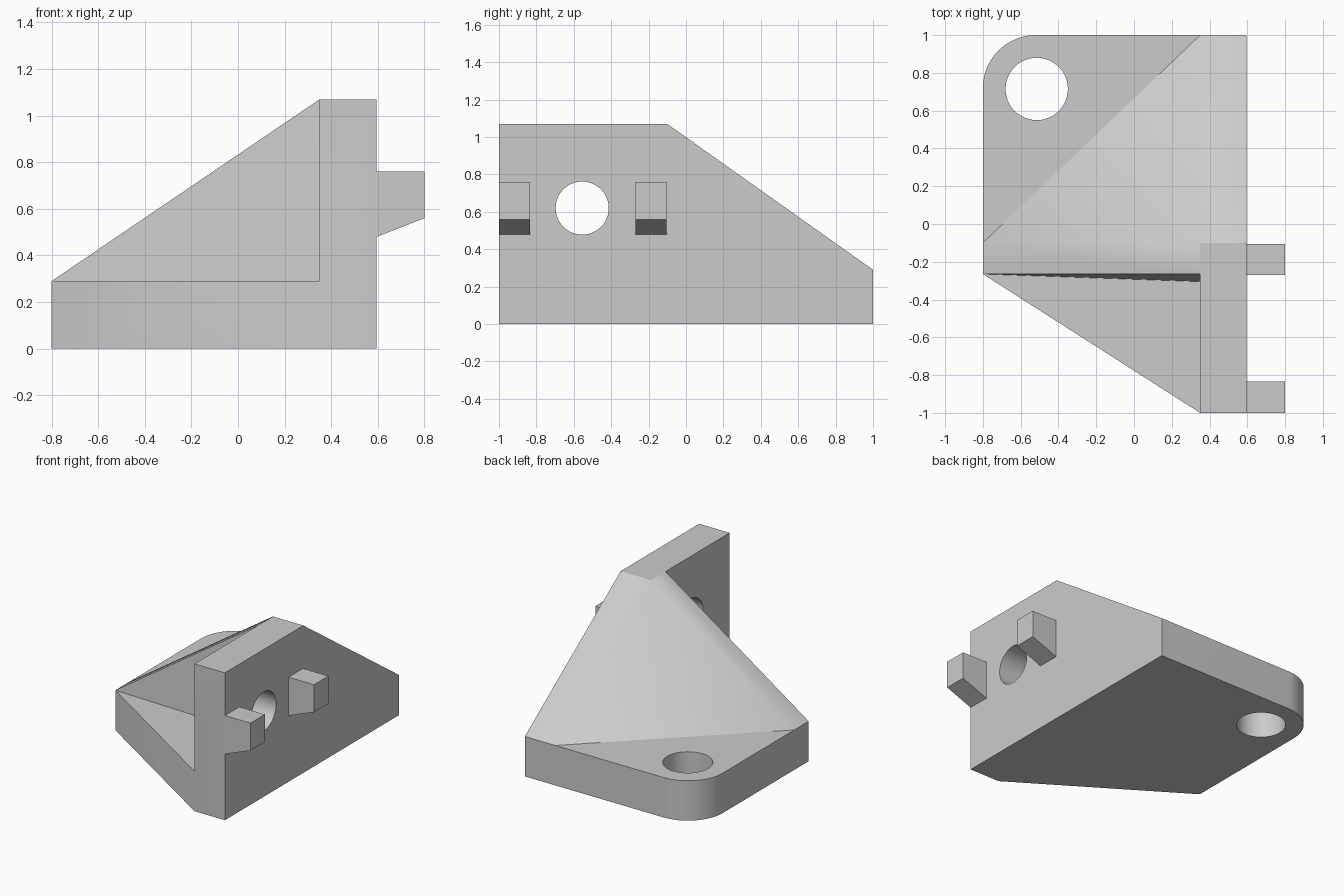
import bpy, bmesh
from math import cos, sin, pi, radians
from mathutils import Vector

cube = bpy.data.objects.get("Cube")
if cube:
    bpy.data.objects.remove(cube, do_unlink=True)

grey = bpy.data.materials.new("grey_plastic")
grey.use_nodes = True
colour = (0.6, 0.6, 0.6, 1)
grey.diffuse_color = colour
grey.node_tree.nodes["Principled BSDF"].inputs["Base Color"].default_value = colour

BASE_H, TOP = 0.29, 1.07
LEFT, WALL_IN, WALL_OUT, TIP = -0.8, 0.35, 0.595, 0.8
RIB_FRONT, RIB_BACK = -0.265, -0.1


def make_object(name, bm):
    bmesh.ops.recalc_face_normals(bm, faces=bm.faces)
    mesh = bpy.data.meshes.new(name)
    bm.to_mesh(mesh)
    bm.free()
    mesh.materials.append(grey)
    obj = bpy.data.objects.new(name, mesh)
    bpy.context.collection.objects.link(obj)
    return obj


def prism(name, outline, offset):
    """Extrude a closed outline along the offset."""
    bm = bmesh.new()
    face = bm.faces.new([bm.verts.new(p) for p in outline])
    extruded = bmesh.ops.extrude_face_region(bm, geom=[face], use_keep_orig=True)
    moved = [v for v in extruded["geom"] if isinstance(v, bmesh.types.BMVert)]
    bmesh.ops.translate(bm, verts=moved, vec=Vector(offset))
    return make_object(name, bm)


def combine(target, other, operation):
    mod = target.modifiers.new(other.name, "BOOLEAN")
    mod.operation, mod.solver, mod.object = operation, "EXACT", other
    bpy.context.view_layer.objects.active = target
    bpy.ops.object.modifier_apply(modifier=mod.name)
    bpy.data.objects.remove(other, do_unlink=True)


def arc(centre, radius, start, end, steps):
    angles = [start + (end - start) * i / steps for i in range(steps + 1)]
    return [(centre[0] + radius * cos(a), centre[1] + radius * sin(a)) for a in angles]


# Base plate with one rounded corner
corner = (-0.52, 0.72)
outline = [(LEFT, RIB_FRONT), (WALL_IN, -1), (WALL_OUT, -1), (WALL_OUT, 1)]
outline += arc(corner, 0.28, pi / 2, pi, 12)
bracket = prism("bracket", [(x, y, 0) for x, y in outline], (0, 0, BASE_H))

# Upright wall with a sloping rear edge
side = [(-1, BASE_H), (1, BASE_H), (RIB_BACK, TOP), (-1, TOP)]
wall = prism("wall", [(WALL_IN, y, z) for y, z in side], (WALL_OUT - WALL_IN, 0, 0))

# Buttress: rib that fans out into a slanted triangular face
bm = bmesh.new()
for p in [(LEFT, RIB_FRONT, BASE_H), (LEFT, RIB_BACK, BASE_H),
          (WALL_IN, -0.305, BASE_H), (WALL_IN, 1, BASE_H),
          (WALL_IN, RIB_FRONT, TOP), (WALL_IN, RIB_BACK, TOP)]:
    bm.verts.new(p)
bmesh.ops.convex_hull(bm, input=bm.verts)
buttress = make_object("buttress", bm)

# Two hooked tabs on the outer wall
tab = [(WALL_OUT, 0.48), (TIP, 0.56), (TIP, 0.76), (WALL_OUT, 0.76)]
tabs = [prism("tab", [(x, y, z) for x, z in tab], (0, 0.165, 0)) for y in (-1, -0.27)]

for part in (wall, buttress, *tabs):
    combine(bracket, part, "UNION")

# Screw holes through the base and the wall
ring = arc((-0.515, 0.715), 0.165, 0, 2 * pi, 48)[:-1]
base_hole = prism("base_hole", [(x, y, -0.1) for x, y in ring], (0, 0, 0.6))
ring = arc((-0.555, 0.62), 0.142, 0, 2 * pi, 48)[:-1]
wall_hole = prism("wall_hole", [(0.2, y, z) for y, z in ring], (0.6, 0, 0))
for hole in (base_hole, wall_hole):
    combine(bracket, hole, "DIFFERENCE")

# Merge flat regions and smooth the shallow edges
bm = bmesh.new()
bm.from_mesh(bracket.data)
bmesh.ops.remove_doubles(bm, verts=bm.verts, dist=0.0005)
bmesh.ops.dissolve_limit(bm, angle_limit=radians(1), verts=bm.verts, edges=bm.edges)
bm.to_mesh(bracket.data)
bm.free()
bpy.ops.object.select_all(action="DESELECT")
bracket.select_set(True)
bpy.context.view_layer.objects.active = bracket
bpy.ops.object.shade_smooth_by_angle(angle=radians(34))
